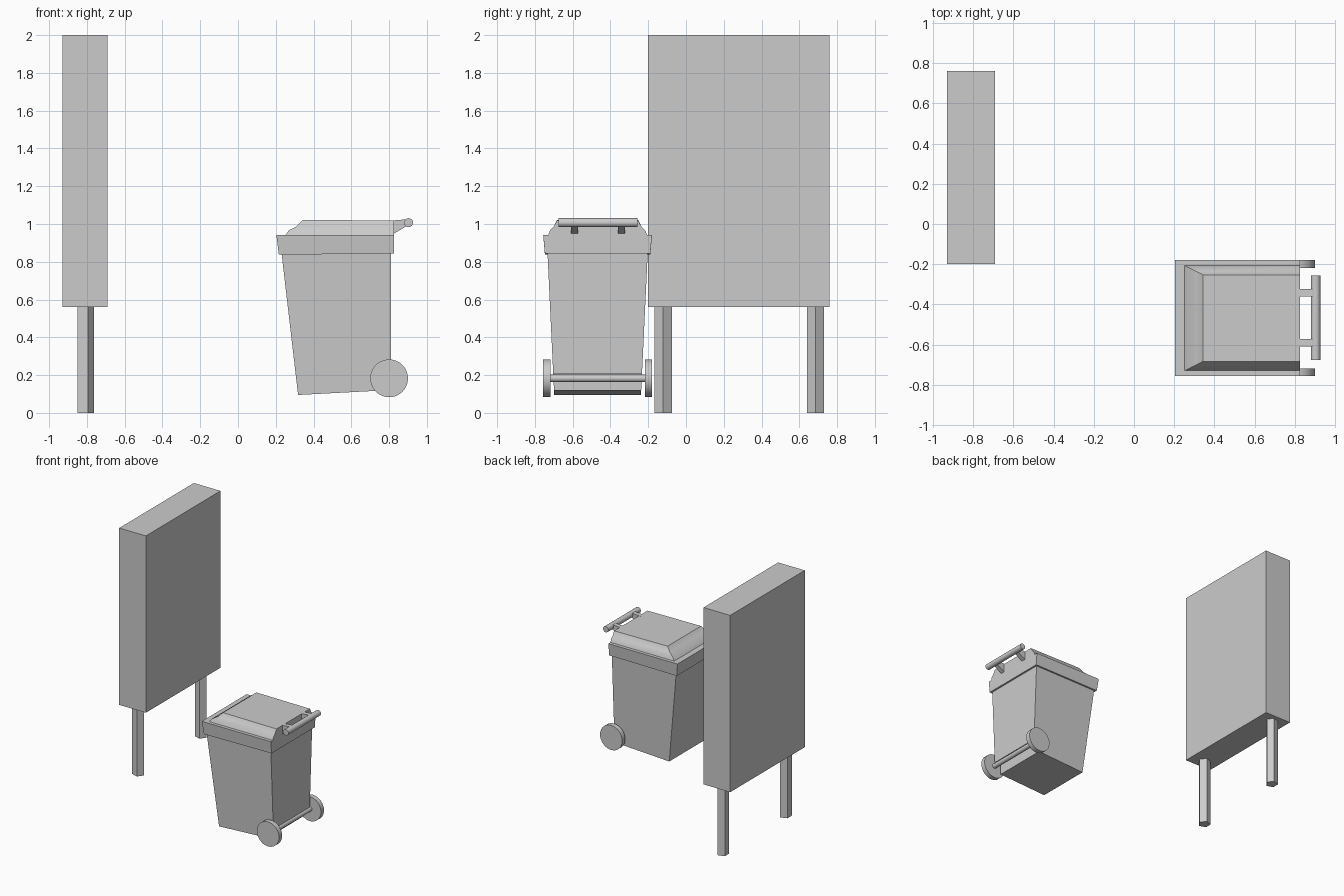
import bpy, bmesh, math
from mathutils import Matrix

if "Cube" in bpy.data.objects:
    bpy.data.objects.remove(bpy.data.objects["Cube"])

CY = -0.468   # centre line of the bin


def finish(bm, name, smooth=None):
    bmesh.ops.recalc_face_normals(bm, faces=bm.faces)
    me = bpy.data.meshes.new(name)
    bm.to_mesh(me)
    bm.free()
    ob = bpy.data.objects.new(name, me)
    bpy.context.collection.objects.link(ob)
    if smooth:
        bpy.ops.object.select_all(action='DESELECT')
        ob.select_set(True)
        bpy.context.view_layer.objects.active = ob
        bpy.ops.object.shade_smooth_by_angle(angle=math.radians(smooth))
    return ob


def box(name, x0, x1, y0, y1, z0, z1):
    bm = bmesh.new()
    m = Matrix.Translation(((x0 + x1) / 2, (y0 + y1) / 2, (z0 + z1) / 2))
    bmesh.ops.create_cube(bm, size=1, matrix=m @ Matrix.Diagonal((x1 - x0, y1 - y0, z1 - z0, 1)))
    return finish(bm, name)


def side_prism(name, profile, yc, half):
    """Extrude an (x, z) profile along y; half(z) gives the half width."""
    bm = bmesh.new()
    sides = [[bm.verts.new((x, yc + s * half(z), z)) for x, z in profile] for s in (-1, 1)]
    for ring in sides:
        bm.faces.new(ring)
    n = len(profile)
    for i in range(n):
        j = (i + 1) % n
        bm.faces.new((sides[0][i], sides[0][j], sides[1][j], sides[1][i]))
    return finish(bm, name)


def loft(name, rings, smooth=None):
    """Stack of rectangles (x0, x1, half width, z front, z back)."""
    bm = bmesh.new()
    vs = [[bm.verts.new(p) for p in ((x0, CY - h, zf), (x1, CY - h, zb), (x1, CY + h, zb), (x0, CY + h, zf))]
          for x0, x1, h, zf, zb in rings]
    bm.faces.new(vs[0])
    bm.faces.new(vs[-1])
    for a, b in zip(vs, vs[1:]):
        for i in range(4):
            j = (i + 1) % 4
            bm.faces.new((a[i], a[j], b[j], b[i]))
    return finish(bm, name, smooth)


def y_cylinder(name, x, z, r, y0, y1, n):
    bm = bmesh.new()
    m = Matrix.Translation((x, (y0 + y1) / 2, z)) @ Matrix.Rotation(math.pi / 2, 4, 'X')
    bmesh.ops.create_cone(bm, cap_ends=True, segments=n, radius1=r, radius2=r, depth=y1 - y0, matrix=m)
    return finish(bm, name, 35)


# Sign panel on two five-sided posts
box("sign_panel", -0.93, -0.69, -0.20, 0.76, 0.56, 2.0)
for y, side in ((-0.121, "front"), (0.685, "back")):
    bm = bmesh.new()
    m = Matrix.Translation((-0.81, y, 0.285)) @ Matrix.Rotation(-math.pi / 2, 4, 'Z')
    bmesh.ops.create_cone(bm, cap_ends=True, segments=5, radius1=0.048, radius2=0.048, depth=0.57, matrix=m)
    finish(bm, side + "_post")

# Tapered bin body with a notch for the axle
side_prism("bin_body",
           [(0.318, 0.095), (0.755, 0.118), (0.755, 0.205), (0.81, 0.205), (0.81, 0.85), (0.23, 0.85)],
           CY, lambda z: 0.23 + 0.035 * (z - 0.1) / 0.74)

# Rim and lid
loft("bin_rim", [(0.216, 0.825, 0.279, 0.838, 0.843), (0.203, 0.825, 0.288, 0.942, 0.942)])
loft("bin_lid", [(0.25, 0.825, 0.262, 0.94, 0.94),
                 (0.27, 0.825, 0.252, 0.967, 0.967),
                 (0.31, 0.825, 0.232, 0.987, 0.987),
                 (0.343, 0.825, 0.215, 1.022, 1.018)], 40)

# Handle bar and its two brackets
y_cylinder("handle_bar", 0.903, 1.007, 0.024, -0.675, -0.257, 16)
for y, side in ((-0.59, "front"), (-0.342, "back")):
    side_prism(side + "_handle_bracket",
               [(0.81, 1.018), (0.895, 1.025), (0.895, 0.99), (0.81, 0.94)], y, lambda z: 0.018)

# Axle and wheels
y_cylinder("axle", 0.80, 0.183, 0.02, -0.74, -0.20, 12)
y_cylinder("front_wheel", 0.80, 0.183, 0.10, -0.757, -0.718, 32)
y_cylinder("back_wheel", 0.80, 0.183, 0.10, -0.218, -0.179, 32)
